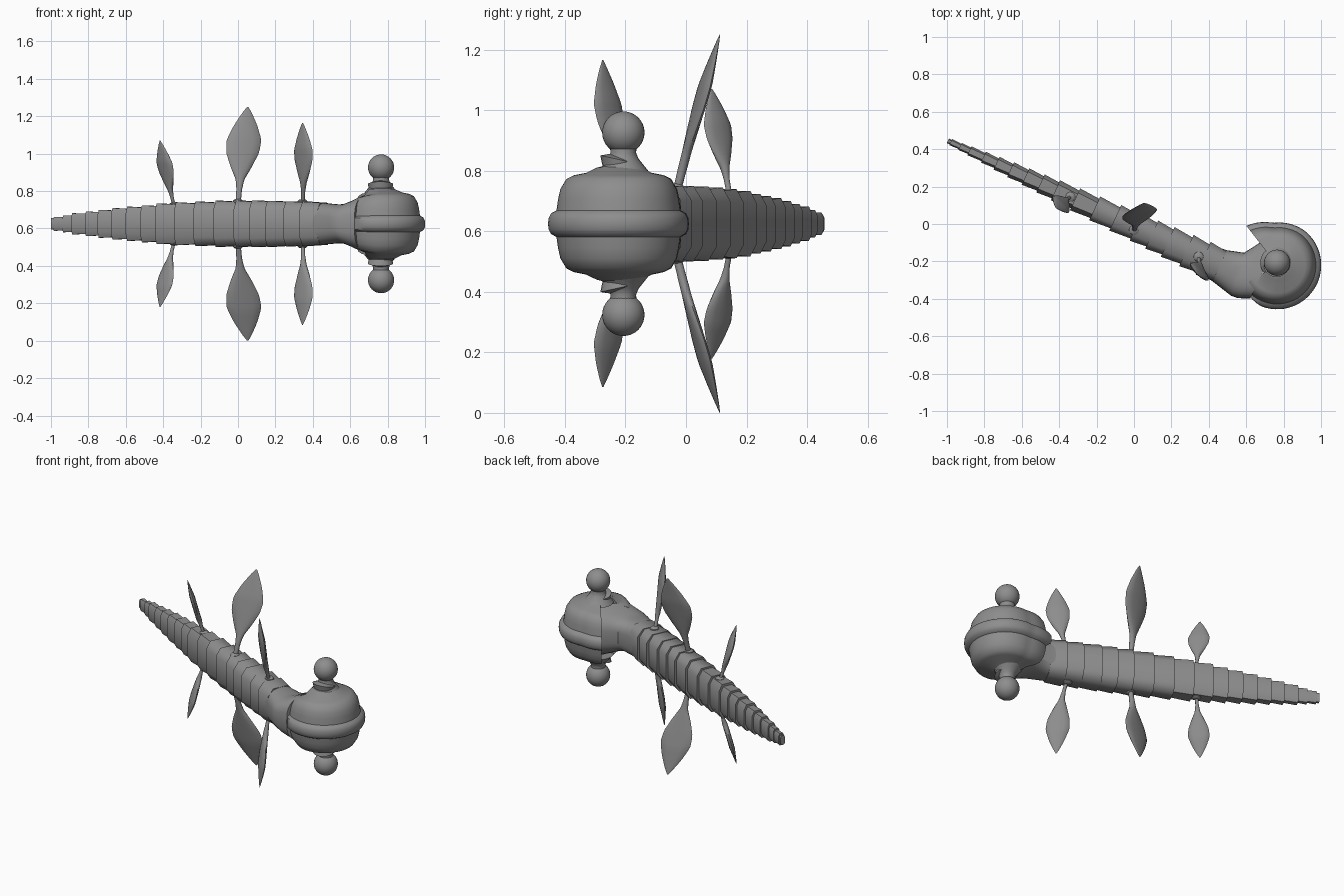
import bpy, bmesh, math
from mathutils import Vector as V

if "Cube" in bpy.data.objects:
    bpy.data.objects.remove(bpy.data.objects["Cube"])

MID = 0.625                        # mirror plane height
N = V((0.422, 0.907, 0))           # across the body
GREY = bpy.data.materials.new("dark_grey")
GREY.diffuse_color = (.27, .27, .27, 1)
GREY.use_nodes = True
GREY.node_tree.nodes["Principled BSDF"].inputs["Base Color"].default_value = GREY.diffuse_color


def finish(name, bm, angle):
    bmesh.ops.remove_doubles(bm, verts=bm.verts, dist=0.0004)
    bmesh.ops.recalc_face_normals(bm, faces=bm.faces)
    me = bpy.data.meshes.new(name)
    bm.to_mesh(me)
    bm.free()
    me.materials.append(GREY)
    ob = bpy.data.objects.new(name, me)
    bpy.context.collection.objects.link(ob)
    bpy.ops.object.select_all(action='DESELECT')
    ob.select_set(True)
    bpy.context.view_layer.objects.active = ob
    bpy.ops.object.shade_smooth_by_angle(angle=math.radians(angle))
    return ob


def loft(bm, rings, closed=True):
    vs = [[bm.verts.new(p) for p in r] for r in rings]
    n = len(vs[0])
    for a, b in zip(vs, vs[1:]):
        for i in range(n if closed else n - 1):
            j = (i + 1) % n
            bm.faces.new((a[i], a[j], b[j], b[i]))
    bm.faces.new(vs[0])
    bm.faces.new(vs[-1])


def lerp(x, xs, ys):
    if x <= xs[0]:
        return ys[0]
    for i in range(len(xs) - 1):
        if x <= xs[i + 1]:
            t = (x - xs[i]) / (xs[i + 1] - xs[i])
            return ys[i] + t * (ys[i + 1] - ys[i])
    return ys[-1]


def circle(n):
    return [(math.cos(2 * math.pi * i / n), math.sin(2 * math.pi * i / n)) for i in range(n)]


# Segmented body: overlapping tapered plates
XS = [-1, -.8, -.6, -.3, 0, .2, .45]
HN = [.012, .025, .040, .056, .070, .078, .090]
HZ = [.026, .056, .080, .107, .120, .122, .115]
OCT = [(1, .62), (.6, 1), (-.6, 1), (-1, .62), (-1, -.62), (-.6, -1), (.6, -1), (1, -.62)]


def plate_ring(x, s, k):
    c = V((x, -0.013 - 0.46 * x, MID))
    a, b = lerp(s, XS, HN) * k, lerp(s, XS, HZ) * (1 + (k - 1) * .4)
    return [c + N * (u * a) + V((0, 0, w * b)) for u, w in OCT]


cuts = [-.995, -.98, -.93, -.88, -.805, -.735, -.66, -.58, -.5, -.42,
        -.315, -.21, -.1, .01, .095, .18, .28, .37, .46]
bm = bmesh.new()
for x0, x1 in zip(cuts, cuts[1:]):
    loft(bm, [plate_ring(x0, x1, 1.07), plate_ring(x1, x1, .94)])
finish("body_segments", bm, 60)

# Neck flaring into the head
bm = bmesh.new()
rings = []
for x, y, a, b in [(.40, -.196, .084, .113), (.46, -.224, .092, .111), (.54, -.258, .115, .104),
                   (.58, -.252, .145, .106), (.63, -.238, .175, .124), (.70, -.23, .185, .155)]:
    rings.append([V((x, y, MID)) + N * (a * math.copysign(abs(c) ** .8, c)) +
                  V((0, 0, b * math.copysign(abs(s) ** .65, s))) for c, s in circle(32)])
loft(bm, rings)
finish("neck", bm, 40)

# Curled head: ridged profile swept around the eye axis, open at the mouth
HC = V((.765, -.22, MID))
half = [(.236, 0), (.234, .018), (.226, .034), (.208, .044), (.203, .08), (.195, .115),
        (.175, .148), (.15, .16), (.11, .168), (.075, .185), (.055, .19), (0, .19)]
prof = [(r, -z) for r, z in reversed(half)] + half[1:]
bm = bmesh.new()
rings = []
for i in range(49):
    d = -150 + 278 * i / 48
    k = lerp(d, [50, 95, 128], [1, .96, 1.13])
    ridge = lerp(d, [-150, -90], [.21, .25])      # ridge fades in from the neck
    low = lerp(d, [-150, -100], [.85, 1])         # head rises from the neck
    a = math.radians(d)
    rings.append([HC + V((min(r, ridge) * k * math.cos(a), min(r, ridge) * k * math.sin(a),
                          z * (low if r > .09 else 1))) for r, z in prof])
loft(bm, rings, closed=False)
finish("head", bm, 40)

# Eyes on flared stalks, with a tilted collar
for sg, side in ((1, "upper"), (-1, "lower")):
    bm = bmesh.new()
    loft(bm, [[V((.765 + r * c, -.207 + r * s, MID + sg * z)) for c, s in circle(24)]
              for r, z in ((.09, .165), (.07, .19), (.05, .215), (.042, .235), (.045, .26))])
    finish(side + "_eye_stalk", bm, 40)
    bm = bmesh.new()
    loft(bm, [[V((.762 + r * c, -.222 + .9 * r * s, MID + sg * (z - .2 * r * s))) for c, s in circle(20)]
              for r, z in ((.06, .18), (.068, .212), (.03, .225))])
    finish(side + "_eye_collar", bm, 35)
    bm = bmesh.new()
    bmesh.ops.create_uvsphere(bm, u_segments=32, v_segments=16, radius=.07)
    bmesh.ops.translate(bm, verts=bm.verts, vec=(.765, -.207, MID + sg * .301))
    finish(side + "_eye", bm, 60)

# Leaf fins: base, widest centre, tip, half chord
FINS = {
    "front": ((.345, -.175, .10), (.350, -.253, .36), (.345, -.275, .54), (.050, -.046)),
    "middle": ((.0, -.032, .10), (.028, .050, .41), (.052, .112, .625), (.093, .018)),
    "rear": ((-.340, .145, .09), (-.388, .108, .30), (-.417, .085, .445), (.042, -.045)),
}
TS = [0, .2, .32, .45, .6, .72, .85, .95, 1]
WS = [.15, .16, .25, .6, .95, 1, .66, .28, .04]
for nm, (p0, p1, p2, ch) in FINS.items():
    for sg, side in ((1, "upper"), (-1, "lower")):
        p0v, p1v, p2v = V(p0), V(p1), V(p2)
        chord = V((ch[0], ch[1], 0))
        w0 = chord.length
        across = V((-ch[1], ch[0], 0)).normalized()
        bm = bmesh.new()
        rings = []
        for i in range(25):
            t = i / 24
            # curve through the three points, centre reached at t = m
            m = .65
            c = (p0v * ((t - m) * (t - 1) / m) + p1v * (t * (t - 1) / (m * (m - 1)))
                 + p2v * (t * (t - m) / (1 - m)))
            w = lerp(t, TS, WS)
            th = min(w * w0, .016) * lerp(t, [.75, 1], [1, .1])
            ring = [c + chord * (w * u) + across * (th * v) for u, v in circle(12)]
            rings.append([V((p.x, p.y, MID + sg * p.z)) for p in ring])
        loft(bm, rings)
        finish(nm + "_" + side + "_fin", bm, 60)
        # Socket ring at the fin root
        zr = lerp(p0[0], XS, HZ)
        bm = bmesh.new()
        loft(bm, [[V((p0[0] + r * c, p0[1] + r * s, MID + sg * (zr + z))) for c, s in circle(14)]
                  for r, z in ((.03, -.03), (.026, .004), (.016, .012))])
        finish(nm + "_" + side + "_socket", bm, 40)
